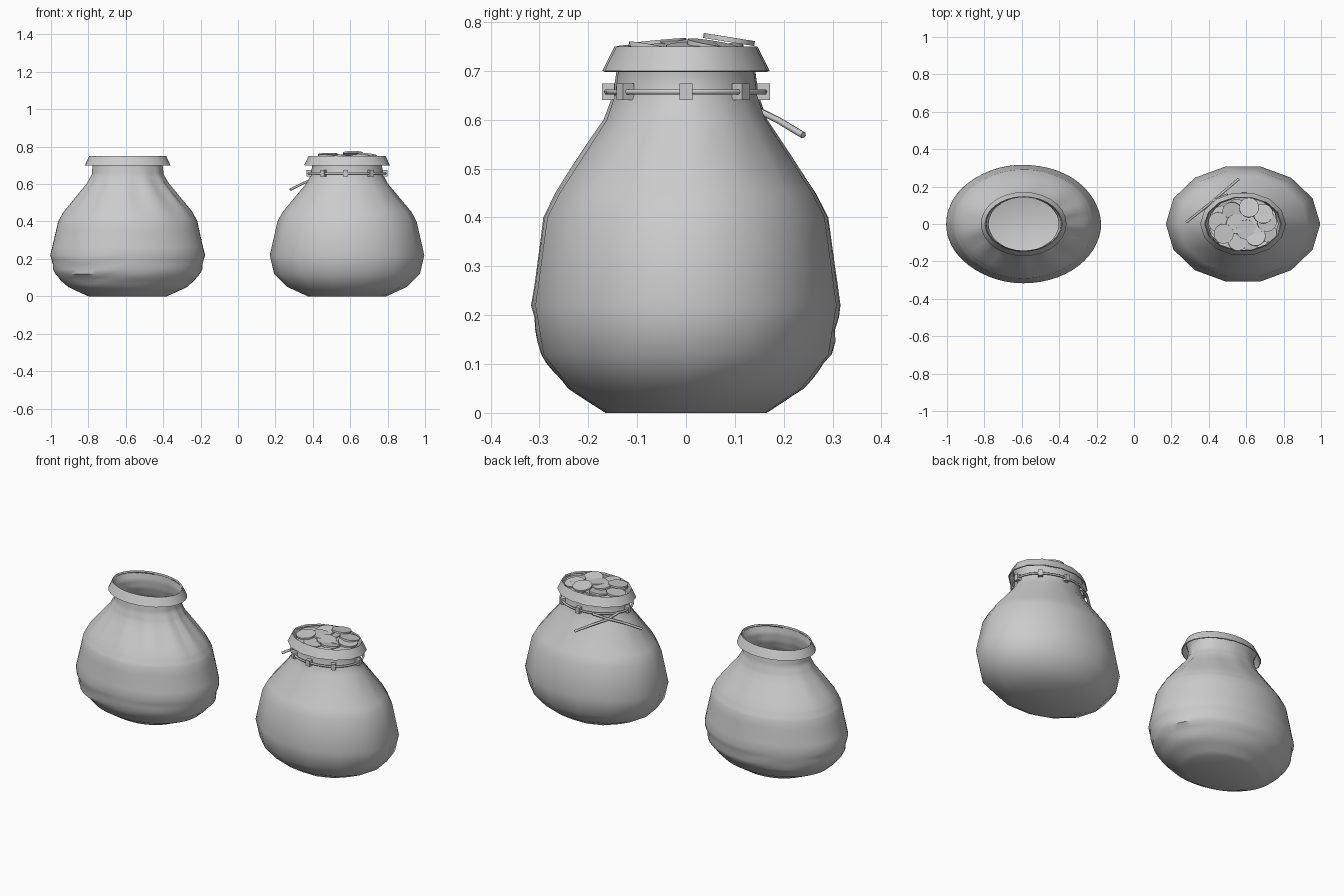
import bpy, bmesh, math, random
from mathutils import Vector, Euler

if "Cube" in bpy.data.objects:
    bpy.data.objects.remove(bpy.data.objects["Cube"])
random.seed(4)

# profile of pouch: half width x, half width y, height
BODY = [(.21, .165, 0), (.32, .242, .05), (.39, .299, .12), (.413, .316, .22),
        (.372, .291, .40), (.345, .265, .45), (.22, .166, .60), (.192, .149, .65),
        (.187, .142, .70), (.206, .146, .75)]
LIP = [(.206, .146, .75), (.229, .171, .70), (.224, .167, .698), (.201, .142, .742)]


def finish(name, bm, angle=40):
    bmesh.ops.recalc_face_normals(bm, faces=bm.faces)
    me = bpy.data.meshes.new(name)
    bm.to_mesh(me)
    bm.free()
    ob = bpy.data.objects.new(name, me)
    bpy.context.collection.objects.link(ob)
    bpy.ops.object.select_all(action='DESELECT')
    ob.select_set(True)
    bpy.context.view_layer.objects.active = ob
    bpy.ops.object.shade_smooth_by_angle(angle=math.radians(angle))
    return ob


def refine(profile, n):
    out = []
    for a, b in zip(profile, profile[1:]):
        out += [tuple(p + (q - p) * i / n for p, q in zip(a, b)) for i in range(n)]
    return out + [profile[-1]]


def loft(name, cx, profile, sides, cap=False, ripple=None):
    bm = bmesh.new()
    rings = []
    for rx, ry, z in profile:
        ring = []
        for i in range(sides):
            t = 2 * math.pi * i / sides
            k = 1 + (ripple(t, z) if ripple else 0)
            ring.append(bm.verts.new((cx + rx * k * math.cos(t), ry * k * math.sin(t), z)))
        rings.append(ring)
    for a, b in zip(rings, rings[1:]):
        for i in range(sides):
            j = (i + 1) % sides
            bm.faces.new((a[i], a[j], b[j], b[i]))
    if cap:
        bm.faces.new(rings[0][::-1])
    return finish(name, bm)


def wrinkles(t, z):
    # vertical gathers below the neck, soft horizontal sags near the base
    up = math.exp(-((z - .56) / .11) ** 2)
    low = math.exp(-((z - .13) / .09) ** 2)
    side = .5 + .5 * math.cos(t + .9)
    return (.022 * up * (.35 + side) * math.sin(13 * t + 5 * z + math.sin(3 * t))
            + .010 * low * math.sin(z * 95 + 1.5 * math.sin(2 * t) + math.sin(5 * t)))


def cord(name, pts, r=.006, closed=False):
    cu = bpy.data.curves.new(name, 'CURVE')
    cu.dimensions = '3D'
    cu.bevel_depth, cu.bevel_resolution, cu.use_fill_caps = r, 1, True
    sp = cu.splines.new('POLY')
    sp.points.add(len(pts) - 1)
    for p, c in zip(sp.points, pts):
        p.co = (*c, 1)
    sp.use_cyclic_u = closed
    ob = bpy.data.objects.new(name, cu)
    bpy.context.collection.objects.link(ob)


# empty wrinkled pouch
XL, XR = -.59, .583
loft("empty_pouch", XL, refine(BODY, 4), 56, True, wrinkles)
loft("empty_pouch_lip", XL, LIP, 28)

# full low-poly pouch
loft("full_pouch", XR, BODY, 14, True)
loft("full_pouch_lip", XR, LIP, 14)

# drawstring around the neck with two loose crossing ends
cord("drawstring", [(XR + .207 * math.cos(i * math.pi / 14),
                     .162 * math.sin(i * math.pi / 14), .657) for i in range(28)], closed=True)
cord("string_end_a", [(.50, .158, .657), (.425, .125, .635), (.35, .065, .605), (.28, .01, .57)], .007)
cord("string_end_b", [(.395, .07, .657), (.43, .13, .628), (.50, .19, .598), (.56, .24, .568)], .007)

# cloth loops holding the string
for i, deg in enumerate((0, -51.4, -92, -128.6, 180, 88, 45)):
    t = math.radians(deg)
    bm = bmesh.new()
    bmesh.ops.create_cube(bm, size=1)
    bmesh.ops.scale(bm, vec=(.026, .026, .034), verts=bm.verts)
    ob = finish(f"string_loop_{i}", bm, 20)
    ob.location = (XR + .203 * math.cos(t), .159 * math.sin(t), .657)
    ob.rotation_euler = (0, 0, math.atan2(.207 * math.sin(t), .162 * math.cos(t)))

# heap of coins: x, y, z, tilts
COINS = [(.48, -.052, .757, .05, -.08), (.615, .088, .764, -.15, .05), (.545, .0, .752, .1, .1),
         (.69, .055, .752, -.1, .15), (.71, .012, .748, .05, .12), (.60, -.03, .748, .1, 0),
         (.65, -.065, .746, .15, .1), (.555, -.09, .742, .1, -.05), (.525, .065, .745, -.15, -.1),
         (.45, .01, .738, 0, -.12), (.655, .005, .740, 0, .1), (.62, -.09, .732, .12, 0),
         (.57, .045, .738, -.1, 0), (.71, -.045, .732, .1, .1), (.47, .045, .728, -.1, -.1),
         (.50, -.08, .725, .1, 0), (.59, .0, .72, 0, 0), (.66, .075, .73, 0, 0),
         (.56, -.03, .715, 0, 0), (.70, .0, .72, 0, 0), (.46, -.02, .715, 0, 0),
         (.55, .08, .722, 0, 0), (.62, .05, .715, 0, 0), (.65, -.04, .712, 0, 0)]
for i, (x, y, z, a, b) in enumerate(COINS):
    bm = bmesh.new()
    bmesh.ops.create_cone(bm, cap_ends=True, segments=20, radius1=.053, radius2=.053, depth=.01)
    ob = finish(f"coin_{i}", bm)
    ob.location = (x, y, z)
    ob.rotation_euler = (a, b, random.uniform(0, 3))
